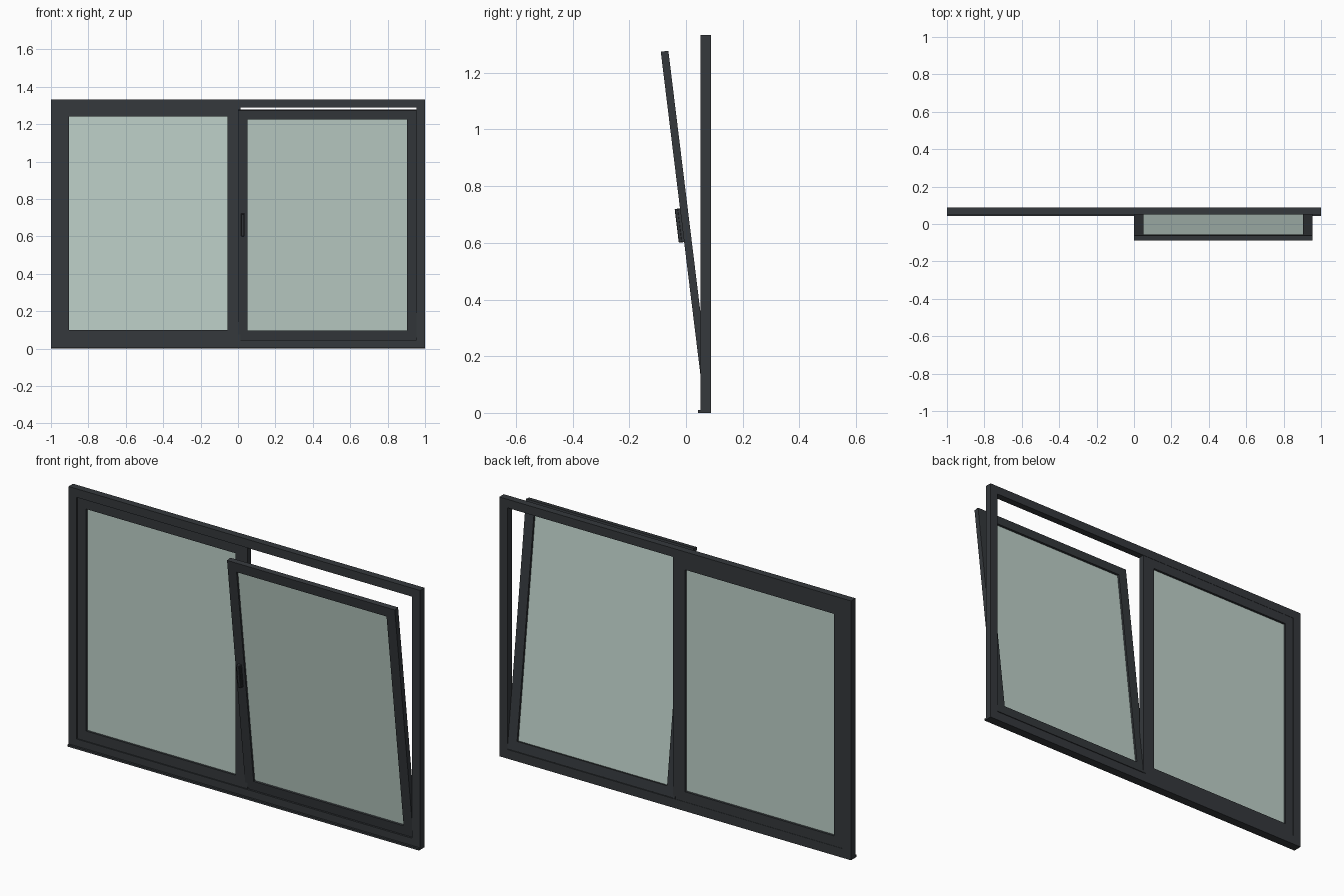
import bpy, bmesh
from math import radians
from mathutils import Matrix

if "Cube" in bpy.data.objects:
    bpy.data.objects.remove(bpy.data.objects["Cube"])


def material(name, colour):
    m = bpy.data.materials.new(name)
    m.diffuse_color = colour
    m.use_nodes = True
    m.node_tree.nodes["Principled BSDF"].inputs["Base Color"].default_value = m.diffuse_color
    return m


DARK = material("anthracite", (0.035, 0.04, 0.045, 1))
GLASS = material("glass", (0.52, 0.64, 0.59, 0.5))


def finish(name, bm, mat, matrix=None):
    bmesh.ops.recalc_face_normals(bm, faces=bm.faces)
    mesh = bpy.data.meshes.new(name)
    bm.to_mesh(mesh)
    bm.free()
    mesh.materials.append(mat)
    ob = bpy.data.objects.new(name, mesh)
    bpy.context.collection.objects.link(ob)
    if matrix:
        ob.matrix_world = matrix
    return ob


def box(name, x, y, z, mat, matrix=None, bevel=0):
    bm = bmesh.new()
    bmesh.ops.create_cube(bm, size=1)
    for v in bm.verts:
        v.co = [(r[0] + r[1]) / 2 + c * (r[1] - r[0]) for r, c in zip((x, y, z), v.co)]
    if bevel:
        bmesh.ops.bevel(bm, geom=bm.edges[:], offset=bevel, segments=1, affect='EDGES')
    return finish(name, bm, mat, matrix)


def ring(name, x, y, z, widths, mat, matrix=None):
    """Mitred rectangular frame; widths = left, right, bottom, top."""
    l, r, b, t = widths
    outer = [(x[0], z[0]), (x[1], z[0]), (x[1], z[1]), (x[0], z[1])]
    inner = [(x[0] + l, z[0] + b), (x[1] - r, z[0] + b),
             (x[1] - r, z[1] - t), (x[0] + l, z[1] - t)]
    bm = bmesh.new()
    loops = [[bm.verts.new((px, py, pz)) for px, pz in loop]
             for loop, py in ((outer, y[0]), (inner, y[0]), (inner, y[1]), (outer, y[1]))]
    for k in range(4):
        a, c = loops[k], loops[(k + 1) % 4]
        for i in range(4):
            j = (i + 1) % 4
            bm.faces.new((a[i], a[j], c[j], c[i]))
    return finish(name, bm, mat, matrix)


# Outer frame and projecting sill lip
ring("outer_frame", (-1, 1), (0.052, 0.0885), (0, 1.333), (0.046, 0.046, 0.047, 0.044), DARK)
box("sill_lip", (-1, 1), (0.042, 0.054), (0, 0.01), DARK)

# Fixed left light, its right stile is the central mullion
ring("fixed_sash", (-0.954, 0.013), (0.058, 0.087), (0.047, 1.289), (0.05, 0.069, 0.052, 0.049), DARK)
box("fixed_glass", (-0.906, -0.054), (0.069, 0.075), (0.097, 1.242), GLASS)

# Right light tilted inwards about its bottom edge
tilt = Matrix.Translation((0, 0.0885, 0.05)) @ Matrix.Rotation(radians(7), 4, 'X')
ring("tilted_sash", (0, 0.954), (-0.027, 0), (0, 1.237), (0.05, 0.051, 0.05, 0.05), DARK, tilt)
box("tilted_glass", (0.048, 0.905), (-0.017, -0.011), (0.048, 1.189), GLASS, tilt)

# Handle on the opening stile
box("handle_base", (0.015, 0.035), (-0.036, -0.026), (0.56, 0.68), DARK, tilt, 0.001)
box("handle_lever", (0.017, 0.033), (-0.046, -0.034), (0.56, 0.68), DARK, tilt, 0.002)
